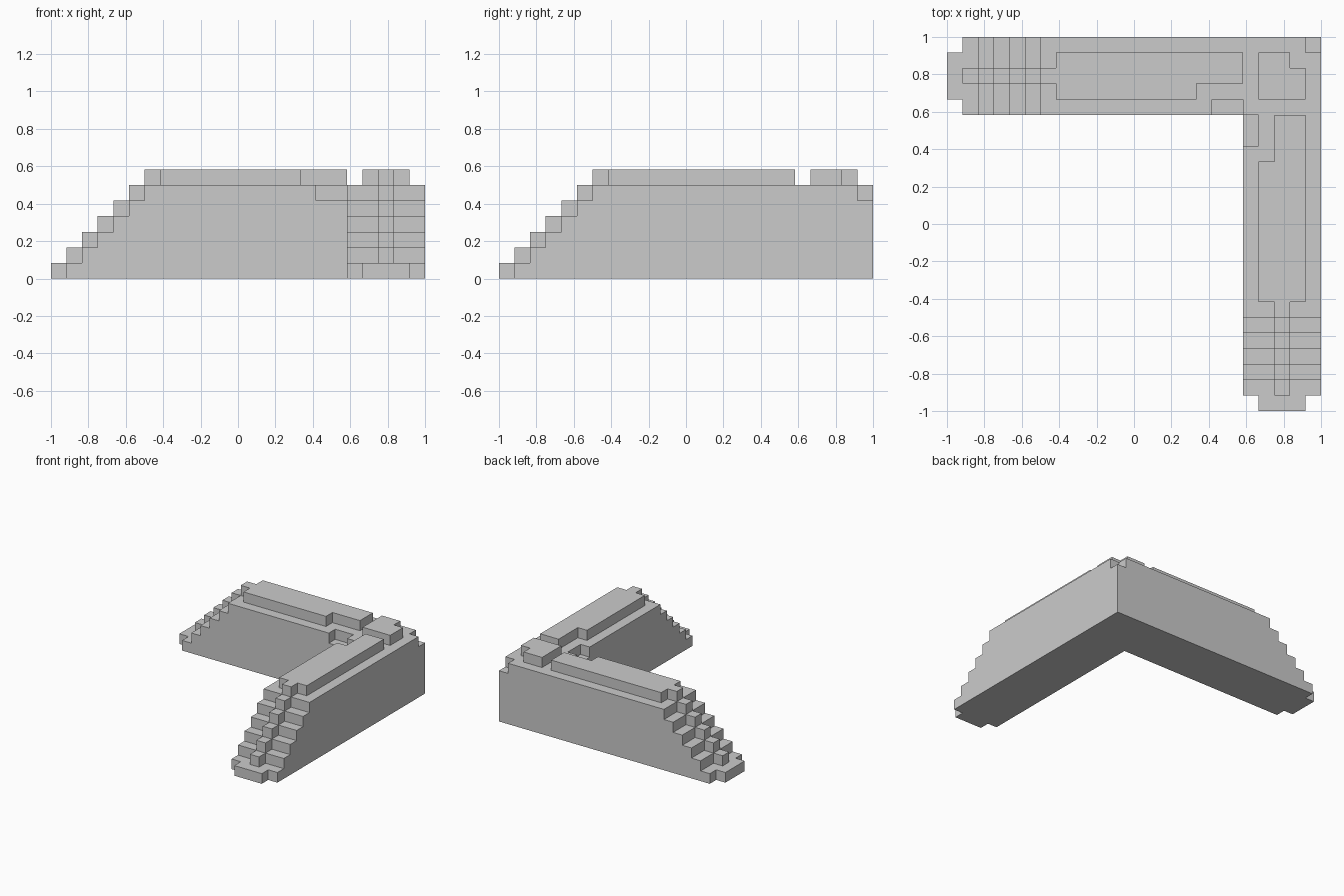
import bpy, bmesh
from mathutils import Vector

if "Cube" in bpy.data.objects:
    bpy.data.objects.remove(bpy.data.objects["Cube"])

U = 1 / 12          # one block
LONG = range(-12, 12)


def arm_height(along, across):
    """Block height of one arm: stepped ramp end, then a rim with a raised core."""
    if not 7 <= across < 12:
        return 0
    if along == -12:                                  # narrow toe
        return 1 if 8 <= across < 11 else 0
    if along < -5:                                    # stairs with a raised centre rib
        return along + 12 + (across == 9)
    return 7 if 8 <= across < 11 else 6               # wall top


def arm_details(along, across, h):
    """Stepped-back blocks close to the inside corner."""
    if across == 8 and 4 <= along < 8:
        return 6
    if across == 7 and 5 <= along < 7:
        return 5
    return h


def height(x, y):
    if x == 11 and y == 11:                           # outer corner notch
        return 5
    if x == 10 and y == 10:                           # clipped corner of the raised core
        return 6
    if (x, y) in {(7, 7), (7, 8), (8, 7)}:            # inside corner rim
        return 6
    if (x, y) == (8, 8):
        return 7
    if x >= 7 and y >= 7:                             # where both arms overlap
        h = 7 if 8 <= x < 11 and 8 <= y < 11 else 6
    else:
        h = max(arm_height(x, y), arm_height(y, x))
    return arm_details(y, x, arm_details(x, y, h))


# The inner strip (along 7..8) keeps the core set back at the corner itself
cells = {(x, y, z) for x in LONG for y in LONG for z in range(height(x, y))}

# Skin every exposed block side
bm = bmesh.new()
for c in cells:
    for axis in range(3):
        for side in (0, 1):
            n = list(c)
            n[axis] += 2 * side - 1
            if tuple(n) in cells:
                continue
            a, b = (axis + 1) % 3, (axis + 2) % 3
            quad = []
            for da, db in ((0, 0), (1, 0), (1, 1), (0, 1)):
                p = Vector(c)
                p[axis] += side
                p[a] += da
                p[b] += db
                quad.append(bm.verts.new(p * U))
            bm.faces.new(quad if side else quad[::-1])

# Merge the blocks into clean flat faces
bmesh.ops.remove_doubles(bm, verts=bm.verts, dist=0.001)
bmesh.ops.dissolve_limit(bm, angle_limit=0.01, verts=bm.verts, edges=bm.edges)

mesh = bpy.data.meshes.new("corner_wall")
bm.to_mesh(mesh)
bm.free()
bpy.context.collection.objects.link(bpy.data.objects.new("corner_wall", mesh))
